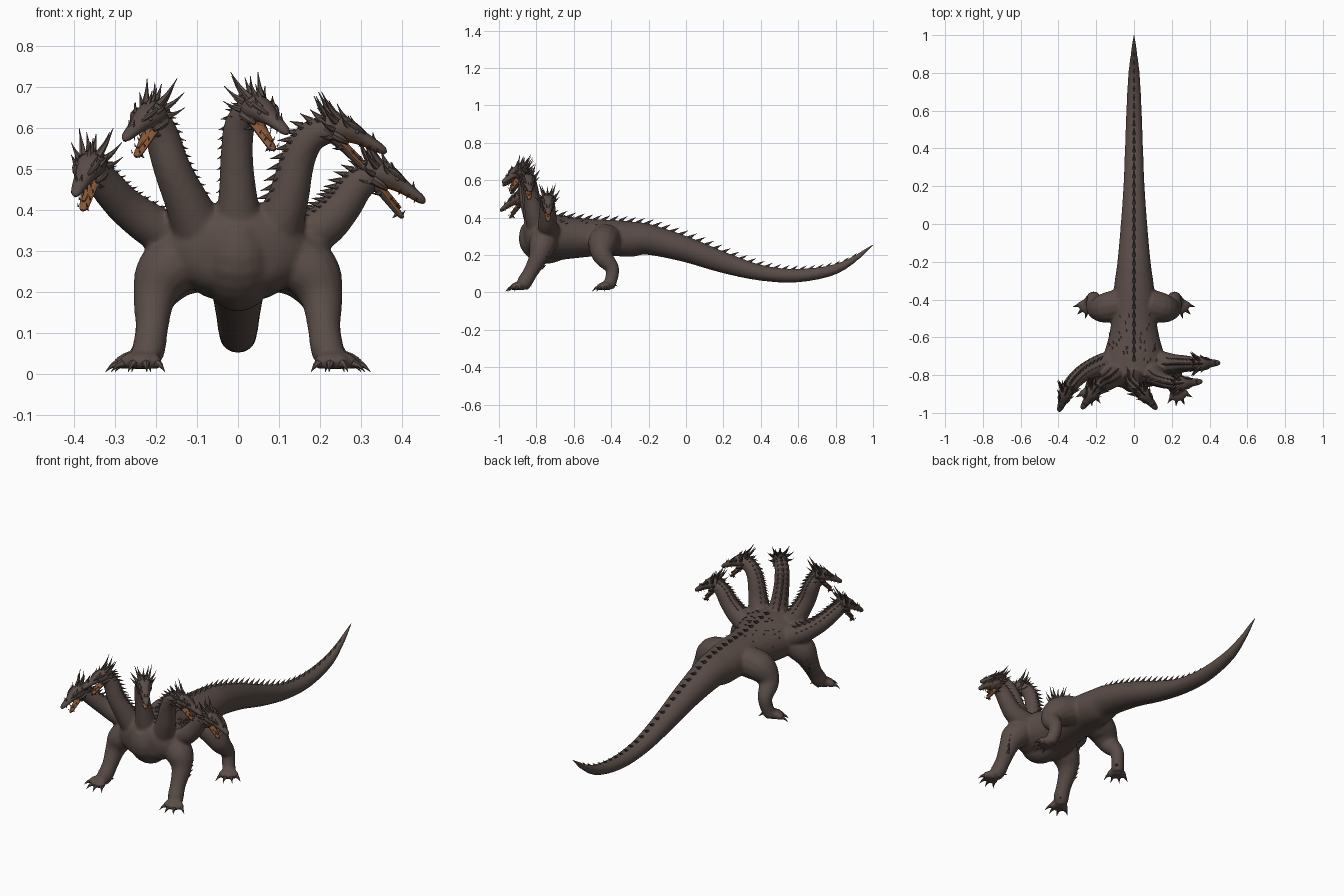
import bpy, bmesh, math, random
from mathutils import Vector, Matrix

random.seed(4)
if "Cube" in bpy.data.objects:
    bpy.data.objects.remove(bpy.data.objects["Cube"])


def material(name, rgb):
    m = bpy.data.materials.new(name)
    m.use_nodes = True
    m.diffuse_color = (*rgb, 1)
    bsdf = m.node_tree.nodes["Principled BSDF"]
    bsdf.inputs["Base Color"].default_value = (*rgb, 1)
    bsdf.inputs["Roughness"].default_value = 0.8
    return m


HIDE = material("brown hide", (0.1, 0.072, 0.062))
MOUTH = material("orange mouth", (0.24, 0.095, 0.037))
UP = Vector((0, 0, 1))


def spline(pts, steps):
    """Catmull-Rom through points that carry their radii as extra values."""
    p = [Vector(q if len(q) == 5 else (*q, q[3])) for q in pts]
    p = [p[0]] + p + [p[-1]]
    out = []
    for a, b, c, d in zip(p, p[1:], p[2:], p[3:]):
        for i in range(steps):
            t = i / steps
            out.append((b * 2 + (c - a) * t + (a * 2 - b * 5 + c * 4 - d) * t**2
                        + (b * 3 - a - c * 3 + d) * t**3) / 2)
    return out + [p[-1]]


def tube(bm, pts, up=UP, n=14, steps=4):
    """Closed tube; each point is x, y, z, half width and optional half height."""
    path = spline(pts, steps)
    rings = []
    for i, q in enumerate(path):
        t = (path[min(i + 1, len(path) - 1)].xyz - path[max(i - 1, 0)].xyz).normalized()
        side = t.cross(up).normalized()
        top = side.cross(t)
        w, h = max(q[3], 0.0008), max(q[4], 0.0008)
        rings.append([bm.verts.new(q.xyz + side * w * math.cos(k * math.tau / n)
                                   + top * h * math.sin(k * math.tau / n)) for k in range(n)])
    faces = [bm.faces.new(rings[0]), bm.faces.new(rings[-1][::-1])]
    for a, b in zip(rings, rings[1:]):
        for k in range(n):
            faces.append(bm.faces.new((a[k], b[k], b[(k + 1) % n], a[(k + 1) % n])))
    bmesh.ops.recalc_face_normals(bm, faces=faces)
    return faces


def spike(bm, pos, direction, length, radius, bend=(0, 0, 0), n=6):
    """Curved tapering horn, claw or spine."""
    pos, d = Vector(pos), Vector(direction).normalized()
    up = Vector((1, 0, 0)) if abs(d.x) < 0.6 else Vector((0, 1, 0))
    bend = Vector(bend) * length
    pts = [(*(pos + d * length * t + bend * t * t), radius * (1 - t)) for t in (0, 0.5, 1)]
    tube(bm, pts, up, n, 2)


def finish(name, bm, mats, angle=40):
    mesh = bpy.data.meshes.new(name)
    bm.to_mesh(mesh)
    bm.free()
    for m in mats:
        mesh.materials.append(m)
    mesh.shade_smooth()
    mesh.set_sharp_from_angle(angle=math.radians(angle))
    ob = bpy.data.objects.new(name, mesh)
    bpy.context.collection.objects.link(ob)
    return ob


# Neck paths (x, y, z, radius), each followed by its snout tip
NECKS = {
    "far_right": ([(-.1, -.72, .31, .06), (-.19, -.75, .35, .055), (-.27, -.79, .405, .047),
                   (-.325, -.84, .465, .042), (-.355, -.88, .508, .035)], (-.395, -.985, .45)),
    "right": ([(-.08, -.78, .32, .07), (-.125, -.82, .42, .054), (-.16, -.845, .5, .046),
               (-.185, -.855, .58, .042), (-.205, -.875, .632, .035)], (-.268, -.965, .588)),
    "middle": ([(0, -.78, .3, .08), (0, -.82, .42, .05), (-.003, -.84, .53, .04),
                (.005, -.855, .61, .038), (.038, -.885, .648, .034)], (.125, -.985, .595)),
    "left": ([(.08, -.78, .32, .07), (.12, -.81, .42, .052), (.145, -.825, .52, .043),
              (.178, -.835, .58, .039), (.235, -.845, .6, .034)], (.345, -.835, .557)),
    "far_left": ([(.1, -.72, .31, .06), (.2, -.74, .355, .054), (.255, -.74, .41, .047),
                  (.29, -.74, .46, .042), (.335, -.74, .49, .035)], (.45, -.735, .432)),
}

# Torso and tail (y, height, half width, half height)
TORSO = [(-.87, .31, .05, .04), (-.85, .31, .12, .085), (-.8, .305, .172, .115),
         (-.7, .295, .162, .122), (-.6, .292, .135, .11), (-.5, .292, .118, .1),
         (-.4, .292, .112, .096), (-.3, .285, .102, .095), (-.2, .283, .088, .082),
         (0, .23, .07, .068), (.2, .16, .056, .056), (.4, .105, .048, .042),
         (.6, .09, .041, .036), (.8, .125, .03, .027), (.94, .205, .012, .012)]
body = bmesh.new()
claws = bmesh.new()
tube(body, [(0, *t) for t in TORSO], n=24)
# Deep breast keel under the middle neck
tube(body, [(0, -.82, .36, .06), (0, -.81, .28, .085), (0, -.75, .23, .08), (0, -.66, .225, .05)],
     Vector((1, 0, 0)), 18)
for path, snout in NECKS.values():
    tube(body, path, Vector((0, 1, 0)), 16)

# Legs, toes and claws, mirrored by sign
FRONT = [(.12, -.75, .3, .075), (.18, -.77, .245, .072), (.204, -.79, .185, .052),
         (.21, -.83, .11, .04), (.218, -.86, .06, .041), (.23, -.875, .03, .034)]
HIND = [(.07, -.42, .29, .08), (.15, -.445, .262, .08), (.2, -.445, .195, .055),
        (.212, -.395, .13, .038), (.222, -.4, .07, .034), (.236, -.415, .032, .034)]
for s in (1, -1):
    for leg, angles in ((FRONT, (-35, -5, 25, 62)), (HIND, (-15, 15, 45, 75))):
        tube(body, [(s * x, y, z, r) for x, y, z, r in leg], Vector((0, 1, 0)))
        x, y, z, r = leg[-1]
        for a in angles:
            d = Vector((s * math.sin(math.radians(a)), -math.cos(math.radians(a)), 0))
            o = Vector((s * x, y, 0))
            tube(body, [(*(o + UP * .035), .026), (*(o + d * .035 + UP * .034), .021),
                        (*(o + d * .06 + UP * .023), .016)], n=10)
            spike(claws, o + d * .056 + UP * .026, d, .034, .012, (0, 0, -.6))
        # Dewclaw at the heel
        spike(claws, (s * (x - .03), y + .025, .045), (-s * .4, .8, -.4), .03, .009)
    # Elbow and shoulder spines
    for i in range(6):
        z = .13 + i * .024
        spike(claws, (s * (.222 + .006 * i - .0018 * i * i), -.775 + .005 * i, z),
              (s * .45, .8, .45), .035, .01)
    for z in (.12, .15, .18):
        spike(claws, (s * .212, -.385 - (z - .12) * .4, z), (s * .3, .9, .2), .022, .008)
torso = finish("body", body, [HIDE], 180)
remesh = torso.modifiers.new("merge", "REMESH")
remesh.mode = "VOXEL"
remesh.voxel_size = 0.007
remesh.use_smooth_shade = True
relax = torso.modifiers.new("relax", "SMOOTH")
relax.iterations = 8
finish("claws_and_leg_spines", claws, [HIDE])

tip = bmesh.new()
tube(tip, [(0, .92, .192, .014), (0, .96, .224, .008), (0, 1, .255, .0008)], n=10)
finish("tail_tip", tip, [HIDE])

# Spines along the back and scattered shoulder scales, seated on the body surface
bpy.context.view_layer.update()
skin = torso.evaluated_get(bpy.context.evaluated_depsgraph_get())
spines = bmesh.new()


def seat(x, y, length, radius):
    hit, loc, nor, _ = skin.ray_cast(Vector((x, y, .45)), -UP)
    if hit and nor.z > 0.2:
        spike(spines, loc - nor * .006, nor + Vector((0, .9, 0)), length, radius, (0, .3, 0))


for i in range(36):
    y = -.72 + i * .046
    seat(0, y, .04 - .014 * max(0, y), .012 - .005 * max(0, y))
for i in range(36):
    y = random.uniform(-.74, -.48)
    seat(random.choice((1, -1)) * random.uniform(.025, .13), y, .017, .006)
finish("back_spines", spines, [HIDE])

# Head shapes: forward is x, side is y, up is z
SKULL = [(-.025, 0, -.004, .03, .03), (.01, 0, .004, .036, .031), (.04, 0, .005, .031, .025),
         (.07, 0, .001, .022, .017), (.1, 0, -.003, .017, .013), (.122, 0, -.007, .012, .01),
         (.131, 0, -.012, .004, .004)]
JAW = [(-.01, 0, -.018, .026, .014), (.03, 0, -.031, .021, .011), (.068, 0, -.049, .015, .008),
       (.094, 0, -.06, .011, .007), (.104, 0, -.062, .003, .003)]
HORNS = [  # position, direction, length, radius
    ((0, .018, .024), (-.9, .35, .35), .07, .01), ((-.005, .03, .014), (-.8, .6, .15), .055, .009),
    ((-.005, .033, -.005), (-.8, .65, -.1), .045, .008), ((0, .026, -.024), (-.8, .4, -.45), .035, .007),
    ((.045, .019, .02), (-.8, .3, .4), .028, .007), ((.025, .029, .014), (-.8, .6, .3), .03, .007),
    ((-.03, .014, .022), (-.8, .3, .4), .045, .008), ((.03, .018, -.036), (-.6, .4, -.6), .022, .006),
    ((.095, .005, .008), (-.6, .2, .8), .014, .005), ((.086, .003, -.063), (-.3, .2, -1), .016, .005)]

for name, (path, snout) in NECKS.items():
    base = Vector(path[-1][:3])
    f = (Vector(snout) - base).normalized()
    side = UP.cross(f).normalized()
    frame = Matrix((f, side, f.cross(side))).transposed().to_4x4()
    frame.translation = base
    frame = frame @ Matrix.Scale(1.06, 4)

    head = bmesh.new()
    for face in tube(head, SKULL, n=12, steps=3):
        face.normal_update()
        if face.normal.z < -.6 and face.calc_center_median().x > .03:
            face.material_index = 1
    for face in tube(head, JAW, n=12, steps=3):
        face.normal_update()
        if face.normal.z > .3:
            face.material_index = 1
    # Tongue, cheeks, brows and eyes
    for face in tube(head, [(.01, 0, -.02, .015, .009), (.05, 0, -.032, .011, .006),
                            (.088, 0, -.046, .005, .003)], n=8):
        face.material_index = 1
    for s in (1, -1):
        tube(head, [(.0, s * .026, -.016, .012), (.02, s * .026, -.018, .01),
                    (.04, s * .02, -.022, .004)], n=8)
        tube(head, [(.02, s * .026, .021, .006), (.045, s * .024, .019, .007),
                    (.07, s * .015, .012, .003)], n=8)
        bmesh.ops.create_icosphere(head, subdivisions=2, radius=.005,
                                   matrix=Matrix.Translation((.05, s * .025, .01)))
    head.transform(frame)
    finish(name + "_head", head, [HIDE, MOUTH])

    # Horns and teeth
    horns = bmesh.new()
    for s in (1, -1):
        for p, d, length, r in HORNS:
            spike(horns, (p[0], s * p[1], p[2]), (d[0], s * d[1], d[2]), length, r, (0, 0, .25))
        for i in range(3):
            x = .07 + i * .02
            spike(horns, (x, s * (.017 - i * .002), -.009), (0, 0, -1), .011, .003, n=4)
            spike(horns, (x - .012, s * (.015 - i * .002), -.039 - i * .008), (.2, 0, 1), .009, .0025, n=4)
    for x in (-.02, .0, .02):
        spike(horns, (x, 0, .026), (-.85, 0, .5), .04, .008, (0, 0, .2))
    horns.transform(frame)

    # Three fanned rows of spines up the back of the neck
    line = spline(path, 4)
    for i in range(4, len(line) - 1):
        t = (line[i + 1].xyz - line[i - 1].xyz).normalized()
        d = UP * .5 - f
        d = (d - t * d.dot(t)).normalized()
        for angle in (-35, 0, 35):
            e = Matrix.Rotation(math.radians(angle), 3, t) @ d
            size = .032 if angle == 0 else .018
            spike(horns, line[i].xyz + e * line[i][3] * .88, e - t * .6, size, size * .27)
    finish(name + "_horns_and_spines", horns, [HIDE])
